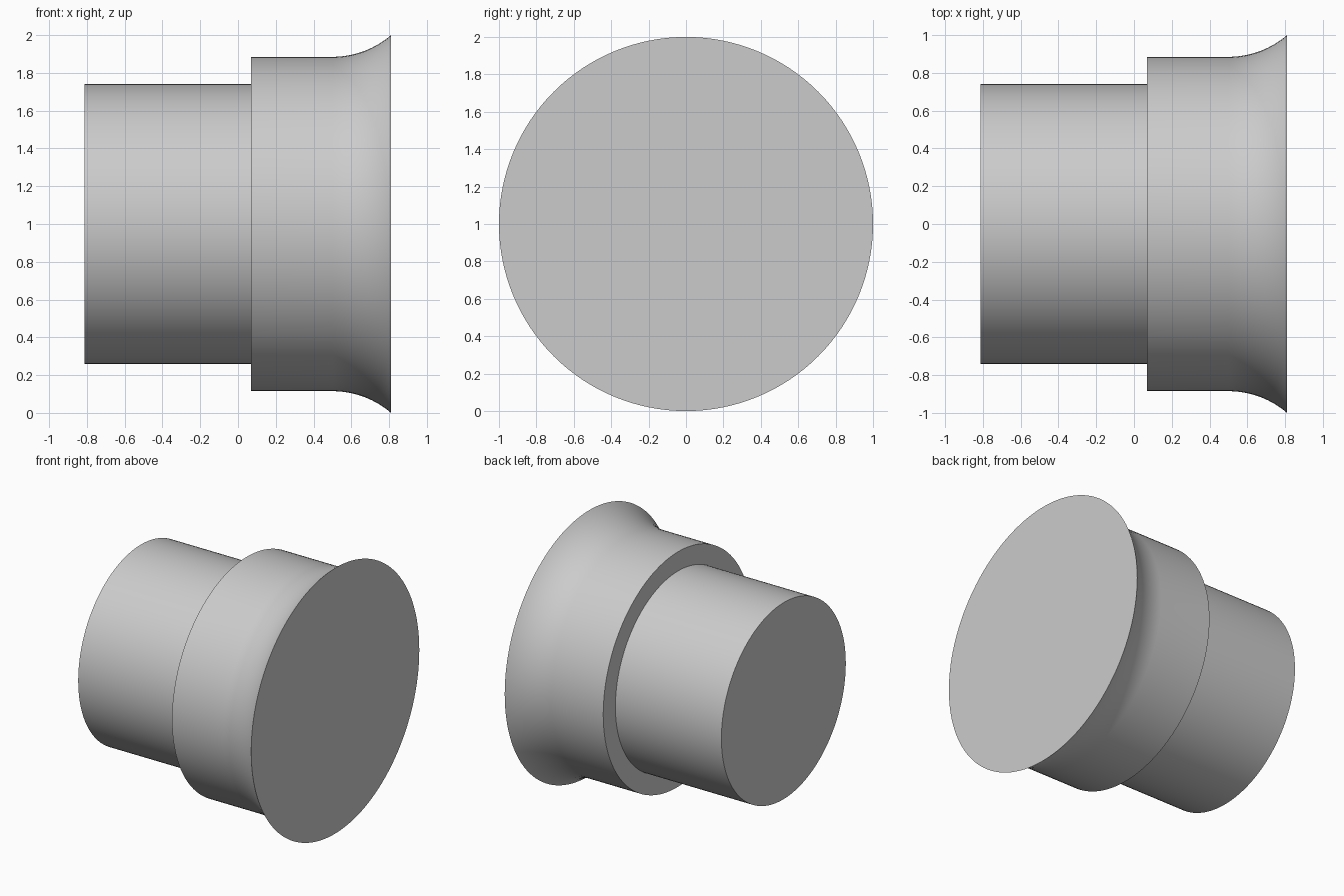
import bpy, bmesh, math

cube = bpy.data.objects.get("Cube")
if cube:
    bpy.data.objects.remove(cube, do_unlink=True)

SEGMENTS = 128
CENTRE_Z = 1.0

grey = bpy.data.materials.new("plain grey")
grey.use_nodes = True
colour = (0.6, 0.6, 0.6, 1)
grey.diffuse_color = colour
grey.node_tree.nodes["Principled BSDF"].inputs["Base Color"].default_value = colour


def flare(x0, r0, x1, r1, steps):
    """Arc that leaves (x0, r0) along the axis and curves out to (x1, r1)."""
    dx, dr = x1 - x0, r1 - r0
    radius = (dx * dx + dr * dr) / (2 * dr)
    end = math.asin(dx / radius)
    angles = [end * i / steps for i in range(steps + 1)]
    return [(x0 + radius * math.sin(a), r0 + radius * (1 - math.cos(a))) for a in angles]


def lathe(name, profile):
    """Turn (x, radius) points around the x axis and cap both ends."""
    bm = bmesh.new()
    rings = []
    for x, r in profile:
        angles = [math.tau * i / SEGMENTS for i in range(SEGMENTS)]
        rings.append([bm.verts.new((x, r * math.cos(a), r * math.sin(a))) for a in angles])
    for a, b in zip(rings, rings[1:]):
        for i in range(SEGMENTS):
            j = (i + 1) % SEGMENTS
            bm.faces.new((a[i], a[j], b[j], b[i]))
    bm.faces.new(rings[0])
    bm.faces.new(rings[-1])
    bmesh.ops.recalc_face_normals(bm, faces=bm.faces)
    mesh = bpy.data.meshes.new(name)
    bm.to_mesh(mesh)
    bm.free()
    mesh.materials.append(grey)
    obj = bpy.data.objects.new(name, mesh)
    obj.location.z = CENTRE_Z
    bpy.context.collection.objects.link(obj)
    bpy.ops.object.select_all(action="DESELECT")
    obj.select_set(True)
    bpy.context.view_layer.objects.active = obj
    bpy.ops.object.shade_smooth_by_angle(angle=math.radians(30))
    return obj


# Narrow spigot, wider collar and flared rim as one turned solid
spigot = [(-0.813, 0.74), (0.07, 0.74)]
collar = [(0.07, 0.885)]
rim = flare(0.5, 0.885, 0.81, 1.0, 16)
lathe("flared_bushing", spigot + collar + rim)
